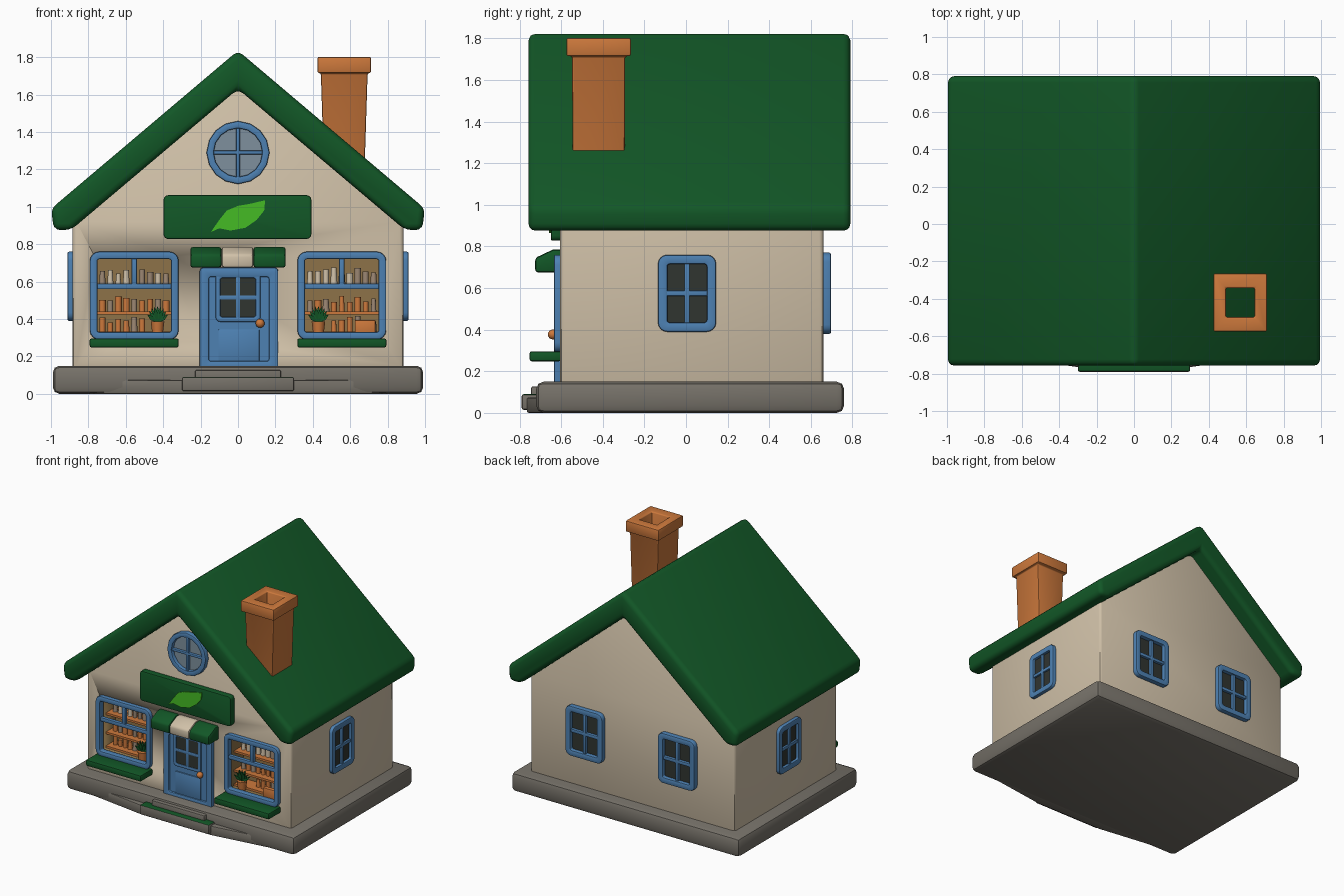
import bpy, bmesh, math, random
from mathutils import Matrix, Vector

if "Cube" in bpy.data.objects:
    bpy.data.objects.remove(bpy.data.objects["Cube"])

random.seed(4)
COLOURS = {
    "dark green": (0.006, 0.095, 0.02), "warm cream": (0.63, 0.53, 0.39),
    "terracotta": (0.61, 0.19, 0.045), "blue paint": (0.075, 0.22, 0.45),
    "grey stone": (0.18, 0.165, 0.14), "dark glass": (0.03, 0.035, 0.03),
    "leaf green": (0.06, 0.5, 0.018), "pale glass": (0.21, 0.28, 0.34),
    "wood brown": (0.27, 0.17, 0.065), "jar taupe": (0.33, 0.24, 0.17)}
MAT = {}
for n, c in COLOURS.items():
    MAT[n] = bpy.data.materials.new(n)
    MAT[n].diffuse_color = (*c, 1)


def finish(name, bm, mat, bevel=0, M=None, seg=2):
    """Bevel the sharp edges, place the part and shade it smooth by angle."""
    bmesh.ops.recalc_face_normals(bm, faces=bm.faces)
    if bevel:
        sharp = [e for e in bm.edges if e.calc_face_angle(0) > math.radians(35)]
        bmesh.ops.bevel(bm, geom=sharp, offset=bevel, segments=seg, profile=0.5,
                        affect='EDGES', clamp_overlap=True)
    if M is not None:
        bm.transform(M)
    me = bpy.data.meshes.new(name)
    bm.to_mesh(me)
    bm.free()
    me.materials.append(MAT[mat])
    ob = bpy.data.objects.new(name, me)
    bpy.context.collection.objects.link(ob)
    bpy.ops.object.select_all(action='DESELECT')
    ob.select_set(True)
    bpy.context.view_layer.objects.active = ob
    bpy.ops.object.shade_smooth_by_angle(angle=math.radians(40))
    return ob


def loft(name, loops, mat, bevel=0, M=None, caps=True, closed=False, seg=2):
    """Skin a series of point loops."""
    bm = bmesh.new()
    rows = [[bm.verts.new(p) for p in lp] for lp in loops]
    n = len(rows[0])
    pairs = list(zip(rows, rows[1:])) + ([(rows[-1], rows[0])] if closed else [])
    for a, b in pairs:
        for i in range(n):
            j = (i + 1) % n
            bm.faces.new((a[i], a[j], b[j], b[i]))
    if caps and not closed:
        bm.faces.new(rows[0])
        bm.faces.new(rows[-1])
    return finish(name, bm, mat, bevel, M, seg)


def prism(name, pts, a, b, mat, axis='y', bevel=0, M=None, seg=2):
    put = {'x': lambda u, v, t: (t, u, v), 'y': lambda u, v, t: (u, t, v),
           'z': lambda u, v, t: (u, v, t)}[axis]
    return loft(name, [[put(u, v, t) for u, v in pts] for t in (a, b)], mat, bevel, M, seg=seg)


def box(name, x, y, z, mat, bevel=0, M=None):
    pts = [(x[0], z[0]), (x[1], z[0]), (x[1], z[1]), (x[0], z[1])]
    return prism(name, pts, y[0], y[1], mat, 'y', bevel, M)


def rounded(hw, hh, r, n=5):
    """Rounded rectangle outline."""
    pts = []
    for k, (sx, sy) in enumerate(((1, 1), (-1, 1), (-1, -1), (1, -1))):
        for i in range(n):
            a = math.pi / 2 * (k + i / (n - 1) * 0.96 + 0.02)
            pts.append((sx * (hw - r) + r * math.cos(a), sy * (hh - r) + r * math.sin(a)))
    return pts


def ring(name, w, h, r, t, depth, mat, M):
    """Window frame facing -y."""
    o, i = rounded(w / 2, h / 2, r), rounded(w / 2 - t, h / 2 - t, max(r - t, 0.012))
    loops = [[(u, d, v) for u, v in p] for p, d in ((o, 0.02), (o, -depth), (i, -depth), (i, 0.02))]
    return loft(name, loops, mat, 0.008, M, closed=True)


def window(name, loc, deg, w, h, r, t, depth, glass, bar=0.026):
    """Frame, glass and crossed glazing bars."""
    M = Matrix.Translation(loc) @ Matrix.Rotation(math.radians(deg), 4, 'Z')
    ring(name + "_frame", w, h, r, t, depth, "blue paint", M)
    prism(name + "_glass", rounded(w / 2 - t / 2, h / 2 - t / 2, max(r - t / 2, 0.012)),
          -0.006, 0.01, glass, M=M)
    d = (-depth * 0.75, 0.005)
    box(name + "_bar_upright", (-bar / 2, bar / 2), d, (-h / 2 + t / 2, h / 2 - t / 2), "blue paint", 0.004, M)
    box(name + "_bar_cross", (-w / 2 + t / 2, w / 2 - t / 2), d, (-bar / 2, bar / 2), "blue paint", 0.004, M)


FRONT = -0.605
# Stone base, apron and entrance steps
box("base_slab", (-0.99, 0.99), (-0.72, 0.76), (0, 0.15), "grey stone", 0.035)
prism("base_apron", [(-0.9, -0.68), (-0.3, -0.765), (0.3, -0.765), (0.9, -0.68)], 0, 0.075,
      "grey stone", 'z', 0.01)
box("upper_step", (-0.23, 0.23), (-0.745, -0.6), (0.06, 0.128), "grey stone", 0.01)
step = box("lower_step", (-0.3, 0.3), (-0.79, -0.7), (0.015, 0.09), "grey stone", 0.01)
step.data.materials.append(MAT["dark green"])
for p in step.data.polygons:
    p.material_index = int(p.normal.z > 0.5)

# Gabled walls with two display niches cut into the front
walls = prism("walls", [(-0.885, 0.13), (0.885, 0.13), (0.885, 0.93), (0, 1.67), (-0.885, 0.93)],
              FRONT, 0.66, "warm cream", bevel=0.02)
walls.data.materials.append(MAT["wood brown"])
for s in (-1, 1):
    cut = box("niche_cutter", (s * 0.555 - 0.212, s * 0.555 + 0.212), (-0.8, -0.42), (0.315, 0.735), "wood brown")
    cut.hide_render = True
    mod = walls.modifiers.new("niche", 'BOOLEAN')
    mod.operation, mod.solver, mod.object = 'DIFFERENCE', 'EXACT', cut
    bpy.context.view_layer.objects.active = walls
    bpy.ops.object.modifier_apply(modifier=mod.name)
    bpy.data.objects.remove(cut)
for p in walls.data.polygons:
    c = p.center
    inside = abs(abs(c.x) - 0.555) < 0.214 and FRONT + 0.02 < c.y < -0.41 and 0.31 < c.z < 0.74
    p.material_index = int(inside)

# Roof
half = [(0.999, 0.99), (0.985, 0.876), (0.893, 0.876)]
roof = [(0, 1.835)] + half + [(0, 1.63)] + [(-x, z) for x, z in reversed(half)]
prism("roof", roof, -0.757, 0.79, "dark green", bevel=0.034, seg=3)

# Hollow chimney with cap
rings = [(0.108, 0.125, 1.18), (0.125, 0.128, 1.715), (0.143, 0.155, 1.715),
         (0.143, 0.155, 1.802), (0.077, 0.078, 1.802), (0.077, 0.078, 1.18)]
loft("chimney", [[(0.568 + sx * a, -0.42 + sy * b, z) for sx, sy in ((1, 1), (-1, 1), (-1, -1), (1, -1))]
                 for a, b, z in rings], "terracotta", 0.012, closed=True)

# Side, back and attic windows
for s, n in ((1, "right"), (-1, "left")):
    window(n + "_window", (s * 0.885, 0.005, 0.575), s * 90, 0.28, 0.37, 0.045, 0.045, 0.027, "dark glass")
    window(n + "_back_window", (s * 0.4, 0.66, 0.575), 180, 0.32, 0.39, 0.045, 0.045, 0.037, "dark glass")
window("attic_window", (0, FRONT, 1.29), 0, 0.335, 0.335, 0.1674, 0.038, 0.035, "pale glass", 0.02)

# Sign board with leaf
M = Matrix.Translation((-0.003, 0, 0.945))
prism("sign_board", rounded(0.395, 0.117, 0.025), -0.65, FRONT + 0.01, "dark green", bevel=0.008, M=M)
leaf = [(-0.145, 0.865), (-0.1, 0.93), (-0.06, 0.98), (0, 1.005), (0.06, 1.015), (0.145, 1.035),
        (0.14, 0.98), (0.1, 0.93), (0.04, 0.888), (-0.04, 0.873), (-0.1, 0.885)]
prism("sign_leaf", leaf, -0.658, -0.648, "leaf green")

# Striped awning over the door
side = [(-0.59, 0.785), (-0.64, 0.785), (-0.725, 0.745), (-0.725, 0.675), (-0.59, 0.675)]
for n, a, b, m in (("left", -0.255, -0.088, "dark green"), ("middle", -0.088, 0.082, "warm cream"),
                   ("right", 0.082, 0.255, "dark green")):
    prism("awning_" + n, side, a, b, m, 'x', 0.014)

# Door with panel, window and knob
M = Matrix.Translation((0.005, FRONT, 0.4))
ring("door_frame", 0.42, 0.55, 0.02, 0.05, 0.03, "blue paint", M)
box("door_leaf", (-0.165, 0.175), (-0.62, -0.58), (0.13, 0.67), "blue paint")
box("door_panel", (-0.105, 0.115), (-0.628, -0.61), (0.17, 0.345), "blue paint", 0.006)
window("door_window", (0.0, -0.62, 0.515), 0, 0.24, 0.26, 0.025, 0.026, 0.012, "dark glass", 0.024)
bm = bmesh.new()
bmesh.ops.create_uvsphere(bm, u_segments=12, v_segments=8, radius=0.024)
finish("door_knob", bm, "terracotta", M=Matrix.Translation((0.118, -0.64, 0.377)))


def jar(name, x, y, z, r, h, mat, top=1.0):
    """Small tapered pot or jar."""
    circ = [(math.cos(i * math.pi / 5), math.sin(i * math.pi / 5)) for i in range(10)]
    loft(name, [[(x + c * q, y + s * q, t) for c, s in circ] for q, t in ((r, z), (r * top, z + h))], mat)


# Shop windows: frame, bars, sill, shelves and goods
for s, n in ((-1, "left"), (1, "right")):
    cx = s * 0.555
    M = Matrix.Translation((cx, FRONT, 0.525))
    ring(n + "_shop_frame", 0.475, 0.47, 0.05, 0.04, 0.03, "blue paint", M)
    box(n + "_shop_bar_cross", (-0.22, 0.22), (-0.02, 0.01), (0.035, 0.065), "blue paint", 0.005, M)
    box(n + "_shop_bar_upright", (-0.014, 0.014), (-0.02, 0.01), (0.05, 0.21), "blue paint", 0.005, M)
    box(n + "_sill", (cx - 0.238, cx + 0.238), (-0.752, -0.6), (0.248, 0.296), "dark green", 0.01)
    for k, z in enumerate((0.316, 0.425, 0.575)):
        box(f"{n}_shelf_{k}", (cx - 0.21, cx + 0.21), (-0.54, -0.425), (z, z + 0.016), "terracotta")
        for i in range(9):
            x = cx - 0.17 + i * 0.0425
            if k == 0 and x > 0.38 and x < 0.49 or k == 0 and -0.5 < x < -0.37:
                continue
            mat = random.choice(["jar taupe", "warm cream", "jar taupe"] if k == 2 else
                                ["terracotta", "terracotta", "jar taupe"])
            jar(f"{n}_jar_{k}_{i}", x, -0.48, z + 0.016, random.uniform(0.014, 0.019),
                random.uniform(0.05, 0.085), mat, random.choice((0.75, 1.0)))
    # Potted plant
    px = 0.43 * s
    jar(n + "_plant_pot", px, -0.565, 0.318, 0.028, 0.07, "terracotta", 1.3)
    for i in range(9):
        a = (i - 4) * 0.27
        tip = Vector((px + 0.065 * math.sin(a), -0.565 + 0.015 * (i % 3 - 1), 0.385 + 0.085 * math.cos(a)))
        w = Vector((math.cos(a), 0, -math.sin(a))) * 0.012
        root = Vector((px, -0.565, 0.38))
        mid = root.lerp(tip, 0.55)
        loft(f"{n}_plant_leaf_{i}", [[v + Vector((0, d, 0)) for v in (root, mid + w, tip, mid - w)]
                                     for d in (-0.003, 0.003)], "dark green")
box("right_crate", (0.625, 0.735), (-0.585, -0.55), (0.316, 0.395), "terracotta", 0.006)

for m in bpy.data.materials:
    if m.users and not m.is_grease_pencil:
        m.use_nodes = True
        m.node_tree.nodes["Principled BSDF"].inputs["Base Color"].default_value = m.diffuse_color
